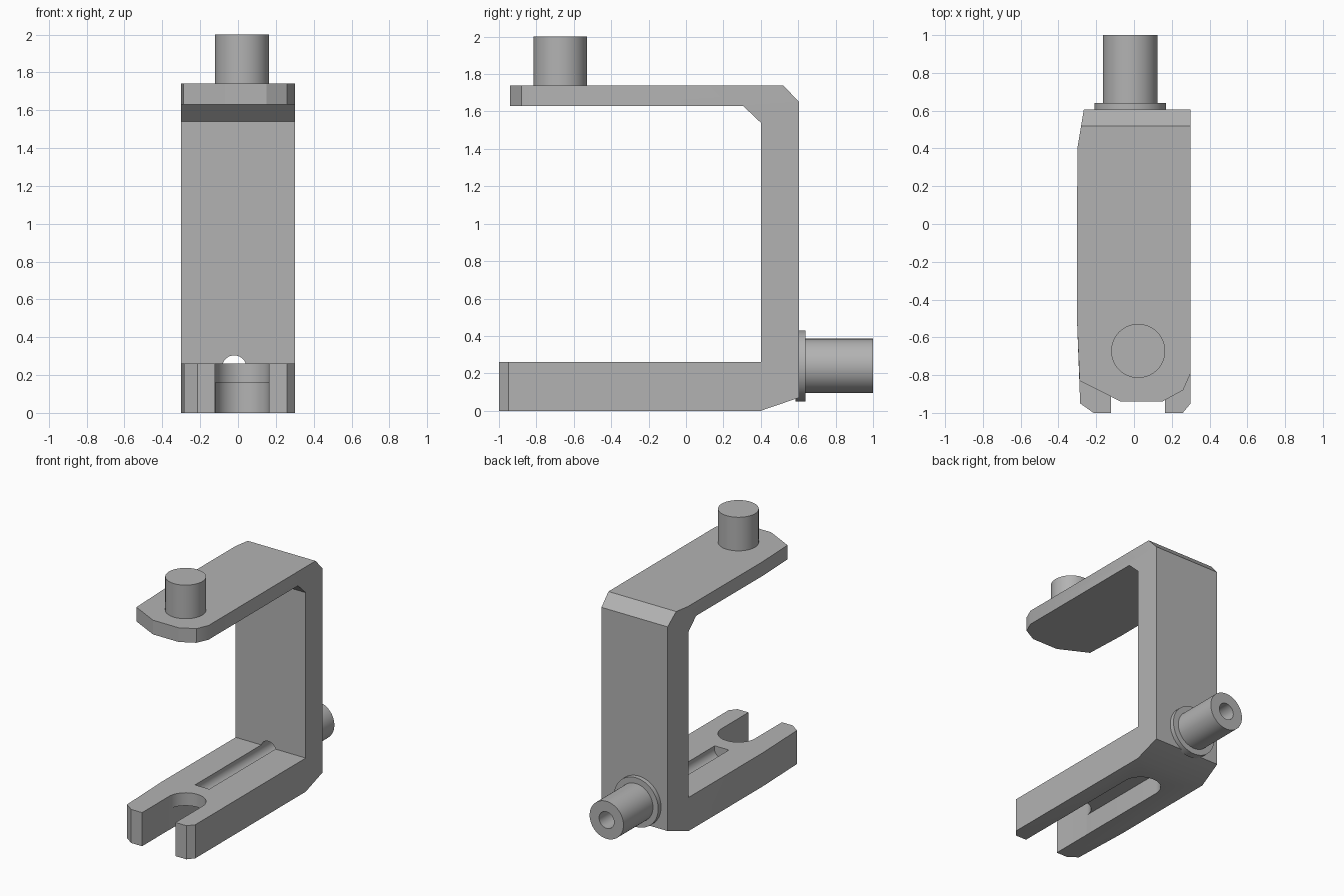
import bpy, bmesh, math
from mathutils import Matrix, Vector

if "Cube" in bpy.data.objects:
    bpy.data.objects.remove(bpy.data.objects["Cube"], do_unlink=True)

grey = bpy.data.materials.new("plain grey")
grey.use_nodes = True
colour = (0.45, 0.45, 0.45, 1)
grey.diffuse_color = colour
grey.node_tree.nodes["Principled BSDF"].inputs["Base Color"].default_value = colour


def finish(name, bm):
    bmesh.ops.recalc_face_normals(bm, faces=bm.faces)
    mesh = bpy.data.meshes.new(name)
    bm.to_mesh(mesh)
    bm.free()
    mesh.materials.append(grey)
    ob = bpy.data.objects.new(name, mesh)
    bpy.context.collection.objects.link(ob)
    return ob


def prism(name, points, axis, low, high):
    """Extrude a flat outline: (y, z) points along x, or (x, y) points along z."""
    bm = bmesh.new()
    place = (lambda a, b: (low, a, b)) if axis == "X" else (lambda a, b: (a, b, low))
    face = bm.faces.new([bm.verts.new(place(a, b)) for a, b in points])
    up = bmesh.ops.extrude_face_region(bm, geom=[face])["geom"]
    step = Vector((high - low, 0, 0) if axis == "X" else (0, 0, high - low))
    bmesh.ops.translate(bm, vec=step, verts=[v for v in up if isinstance(v, bmesh.types.BMVert)])
    return finish(name, bm)


def cylinder(name, start, end, radius):
    start, end = Vector(start), Vector(end)
    bm = bmesh.new()
    turn = (end - start).to_track_quat("Z", "Y").to_matrix().to_4x4()
    bmesh.ops.create_cone(bm, cap_ends=True, segments=64, radius1=radius, radius2=radius,
                          depth=(end - start).length,
                          matrix=Matrix.Translation((start + end) / 2) @ turn)
    return finish(name, bm)


def boolean(target, tool, operation):
    mod = target.modifiers.new(operation.lower(), "BOOLEAN")
    mod.operation, mod.solver, mod.object = operation, "EXACT", tool
    bpy.context.view_layer.objects.active = target
    bpy.ops.object.modifier_apply(modifier=mod.name)


def slot(name, x, back, front, radius, low, high):
    """Slot open to the front with a half-round back end."""
    arc = [(x + radius * math.cos(math.pi * i / 32), back + radius * math.sin(math.pi * i / 32))
           for i in range(33)]
    return prism(name, arc + [(x - radius, front), (x + radius, front)], "Z", low, high)


# C-shaped bracket from its side profile
bracket = prism("bracket", [
    (-1, 0), (0.4, 0), (0.605, 0.07), (0.605, 1.65), (0.52, 1.74), (-0.94, 1.74),
    (-0.94, 1.63), (0.305, 1.63), (0.4, 1.54), (0.4, 0.26), (-1, 0.26)], "X", -0.4, 0.4)

# Plan outlines that trim the two arms and bevel the right rear edge
rear = [(0.3, 0.7), (-0.25, 0.7), (-0.3, 0.4), (-0.302, -0.5)]
trim = prism("lower_trim", rear + [
    (-0.285, -0.95), (-0.2, -1.01), (0.25, -1.01), (0.3, -0.95)], "Z", -0.1, 1)
upper = prism("upper_trim", rear + [
    (-0.288, -0.83), (-0.07, -0.94), (0.15, -0.94), (0.26, -0.88), (0.3, -0.79)], "Z", 0.9, 2)
boolean(trim, upper, "UNION")
boolean(bracket, trim, "INTERSECT")

# Fork mouth, long underside slot and cable bore
pin_x, pin_y, pin_r = 0.022, -0.672, 0.143
mouth = slot("mouth_cutter", pin_x, pin_y, -1.1, pin_r, -0.1, 0.4)
under = slot("underside_cutter", pin_x, 0.1, -1.1, pin_r - 0.001, -0.1, 0.16)
bore = cylinder("bore_cutter", (-0.02, -0.41, 0.24), (-0.02, 1.1, 0.24), 0.064)
for tool in (mouth, under, bore):
    boolean(bracket, tool, "DIFFERENCE")

# Hollow rear spigot with its collar
spigot = cylinder("rear_spigot", (-0.02, 0.59, 0.24), (-0.02, 1, 0.24), 0.145)
collar = cylinder("spigot_collar", (-0.02, 0.585, 0.24), (-0.02, 0.64, 0.24), 0.19)
for part in (spigot, collar):
    boolean(part, bore, "DIFFERENCE")

# Solid pin on the upper arm
pin = cylinder("upper_pin", (pin_x, pin_y, 1.7), (pin_x, pin_y, 2), pin_r)

for helper in (trim, upper, mouth, under, bore):
    bpy.data.objects.remove(helper, do_unlink=True)

bpy.ops.object.select_all(action="DESELECT")
for part in (bracket, spigot, collar, pin):
    part.select_set(True)
bpy.context.view_layer.objects.active = bracket
bpy.ops.object.shade_smooth_by_angle(angle=math.radians(25))
